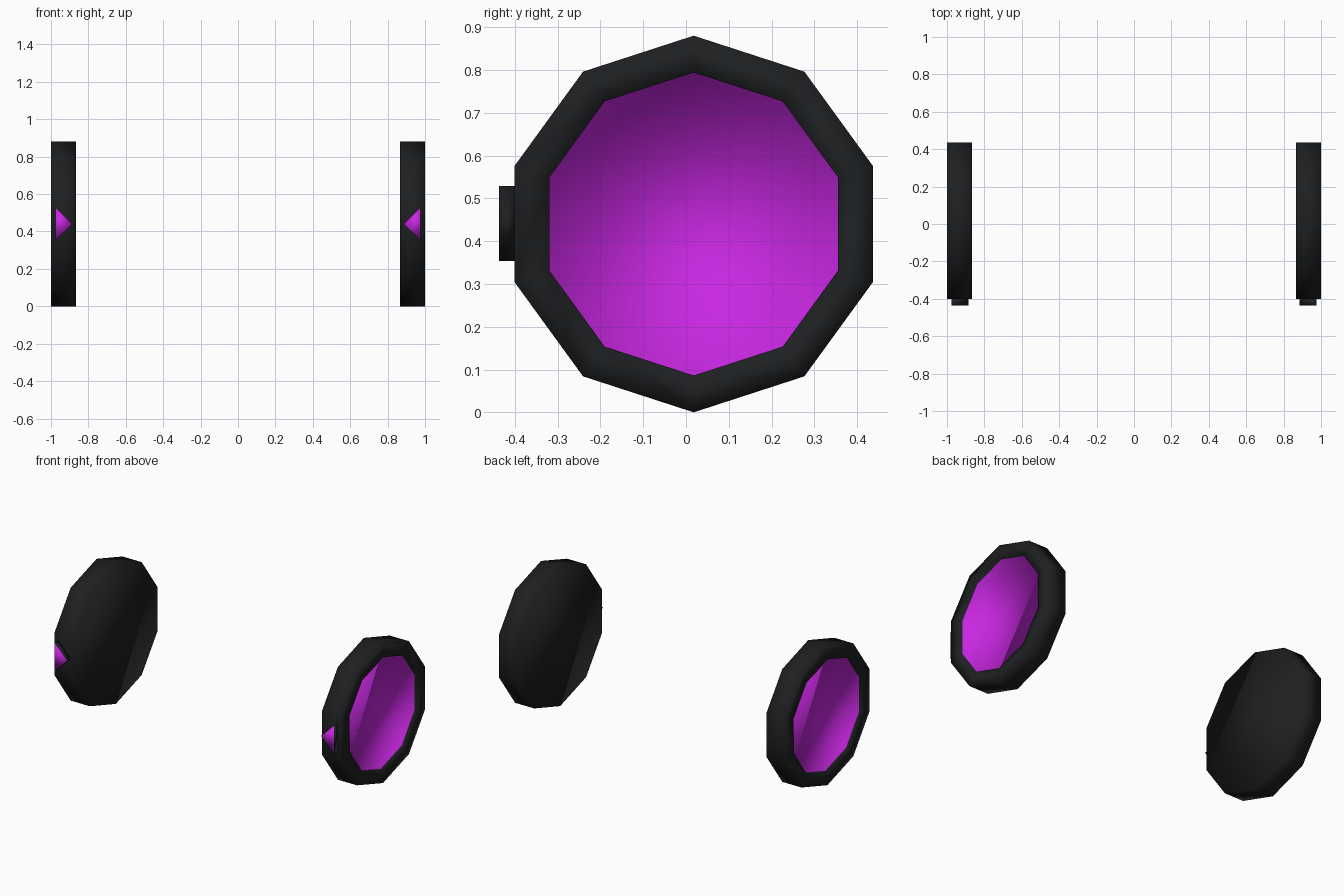
import bpy, bmesh, math

if "Cube" in bpy.data.objects:
    bpy.data.objects.remove(bpy.data.objects["Cube"])

CY, CZ = 0.018, 0.44          # wheel centre
X_IN, X_OUT = 0.866, 1.0      # inner and outer side of the right wheel
R_OUT, R_HUB = 0.44, 0.354
DEPTH = 0.015                 # depth of the hub recess
SIDES = 10


def material(name, color):
    mat = bpy.data.materials.new(name)
    mat.diffuse_color = color
    mat.use_nodes = True
    mat.node_tree.nodes["Principled BSDF"].inputs["Base Color"].default_value = mat.diffuse_color
    return mat


black = material("black", (0.013, 0.014, 0.015, 1))
magenta = material("magenta", (0.58, 0.02, 0.76, 1))


def ring(bm, x, r):
    """Ten-sided ring with a corner at the top."""
    return [bm.verts.new((x, CY + r * math.sin(2 * math.pi * i / SIDES),
                          CZ + r * math.cos(2 * math.pi * i / SIDES)))
            for i in range(SIDES)]


def skin(bm, loops):
    """Bridge the loops in order, close both ends, colour the last cap."""
    bm.faces.new(loops[0])
    for a, b in zip(loops, loops[1:]):
        for i in range(len(a)):
            j = (i + 1) % len(a)
            bm.faces.new((a[i], b[i], b[j], a[j]))
    bm.faces.new(loops[-1]).material_index = 1
    bmesh.ops.recalc_face_normals(bm, faces=bm.faces[:])


def finish(bm, name):
    """Make the smooth object and mirror it to the left side."""
    mesh = bpy.data.meshes.new(name)
    for f in bm.faces:
        f.smooth = True
    bm.to_mesh(mesh)
    bm.free()
    mesh.materials.append(black)
    mesh.materials.append(magenta)
    obj = bpy.data.objects.new(name, mesh)
    bpy.context.collection.objects.link(obj)
    mod = obj.modifiers.new("mirror", 'MIRROR')
    mod.use_mirror_merge = False


# Wheel: closed back, tread, flat rim, shallow recess with coloured hub
bm = bmesh.new()
skin(bm, [ring(bm, X_IN, R_OUT), ring(bm, X_OUT, R_OUT),
          ring(bm, X_OUT, R_HUB), ring(bm, X_OUT - DEPTH, R_HUB)])
finish(bm, "wheel")

# Arrow marker: triangular prism on the front of the tread, coloured front
bm = bmesh.new()
outline = [(0.975, 0.353), (0.975, 0.529), (0.886, 0.441)]
skin(bm, [[bm.verts.new((x, y, z)) for x, z in outline] for y in (-0.398, -0.437)])
finish(bm, "arrow_marker")
